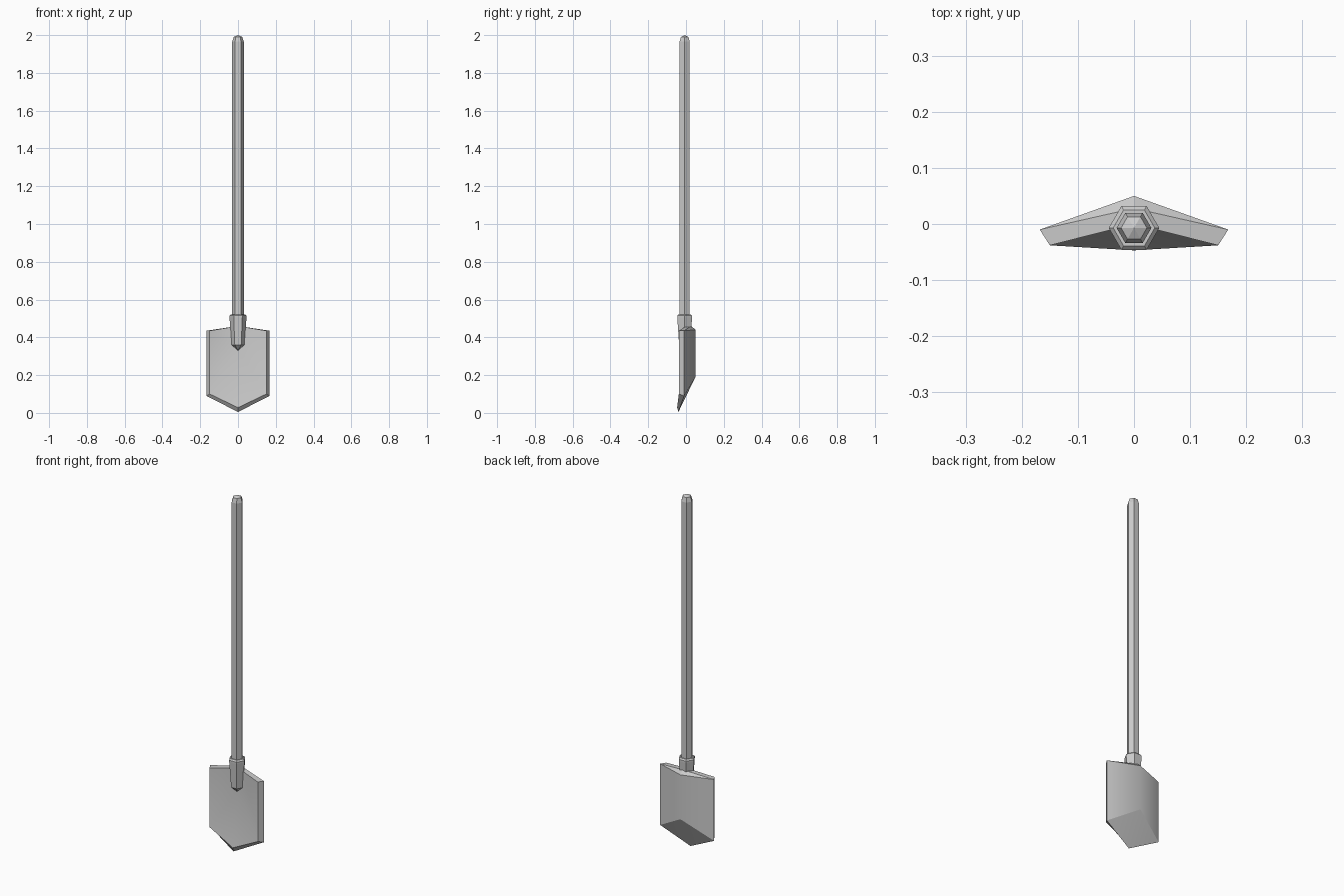
import bpy, bmesh
from math import cos, sin, pi

if "Cube" in bpy.data.objects:
    bpy.data.objects.remove(bpy.data.objects["Cube"])

HEX_Y = -0.007


def finish(bm, name):
    bmesh.ops.recalc_face_normals(bm, faces=bm.faces)
    me = bpy.data.meshes.new(name)
    bm.to_mesh(me)
    bm.free()
    ob = bpy.data.objects.new(name, me)
    bpy.context.collection.objects.link(ob)
    return ob


def hex_loft(name, rings, bottom_tip=None, top_tip=None):
    """Loft hexagonal rings given as (z, radius); ends close with a cap or a point."""
    bm = bmesh.new()
    loops = [[bm.verts.new((r * cos(i * pi / 3), HEX_Y + r * sin(i * pi / 3), z))
              for i in range(6)] for z, r in rings]
    for a, b in zip(loops, loops[1:]):
        for i in range(6):
            j = (i + 1) % 6
            bm.faces.new((a[i], a[j], b[j], b[i]))
    for loop, tip in ((loops[0], bottom_tip), (loops[-1], top_tip)):
        if tip is None:
            bm.faces.new(loop)
        else:
            p = bm.verts.new(tip)
            for i in range(6):
                bm.faces.new((loop[i], loop[(i + 1) % 6], p))
    return finish(bm, name)


# Long hexagonal shaft with a blunt rounded end
hex_loft("handle", [(0.42, 0.031), (1.965, 0.031), (1.99, 0.023)],
         top_tip=(0, HEX_Y, 2.0))

# Tapered socket that ends in a point on the blade
hex_loft("socket", [(0.36, 0.034), (0.45, 0.041), (0.505, 0.045), (0.515, 0.045), (0.522, 0.037)],
         bottom_tip=(0, -0.008, 0.33))

# Dished blade: right half points, mirrored across x
points = {
    "ridge_top": (0, 0.028, 0.46), "crest_top": (0, 0.05, 0.44), "crest_low": (0, 0.05, 0.19),
    "tip": (0, -0.04, 0.005), "side_top": (0.168, -0.01, 0.435), "side_low": (0.168, -0.01, 0.09),
    "rim_top": (0.15, -0.038, 0.435), "rim_low": (0.15, -0.038, 0.1), "rim_tip": (0, -0.047, 0.028),
    "dish_top": (0, 0.0, 0.46), "dish_mid": (0, 0.0, 0.34),
}
panels = [
    "crest_top crest_low side_low side_top", "crest_low tip side_low",
    "ridge_top crest_top side_top", "ridge_top side_top rim_top dish_top",
    "side_top side_low rim_low rim_top", "side_low tip rim_tip rim_low",
    "dish_top rim_top dish_mid", "rim_top rim_low dish_mid", "rim_low rim_tip dish_mid",
]
bm = bmesh.new()
for side in (1, -1):
    v = {k: bm.verts.new((side * x, y, z)) for k, (x, y, z) in points.items()}
    for p in panels:
        bm.faces.new([v[k] for k in p.split()])
bmesh.ops.remove_doubles(bm, verts=bm.verts, dist=1e-5)
bmesh.ops.recalc_face_normals(bm, faces=bm.faces)

# Soft shading over the back crest and inside the dish, hard edges elsewhere
for f in bm.faces:
    f.smooth = True
for e in bm.edges:
    a, b = (w.co for w in e.verts)
    crest = abs(a.x) + abs(b.x) < 1e-4 and min(a.y, b.y) > 0.04
    dish = any(w.y == 0 and abs(w.z - 0.34) < 1e-4 for w in (a, b))
    fold = abs(a.x) + abs(b.x) < 1e-4 and abs(a.z - 0.19) + abs(b.z - 0.005) < 1e-3
    e.smooth = crest or dish or fold
finish(bm, "blade")
